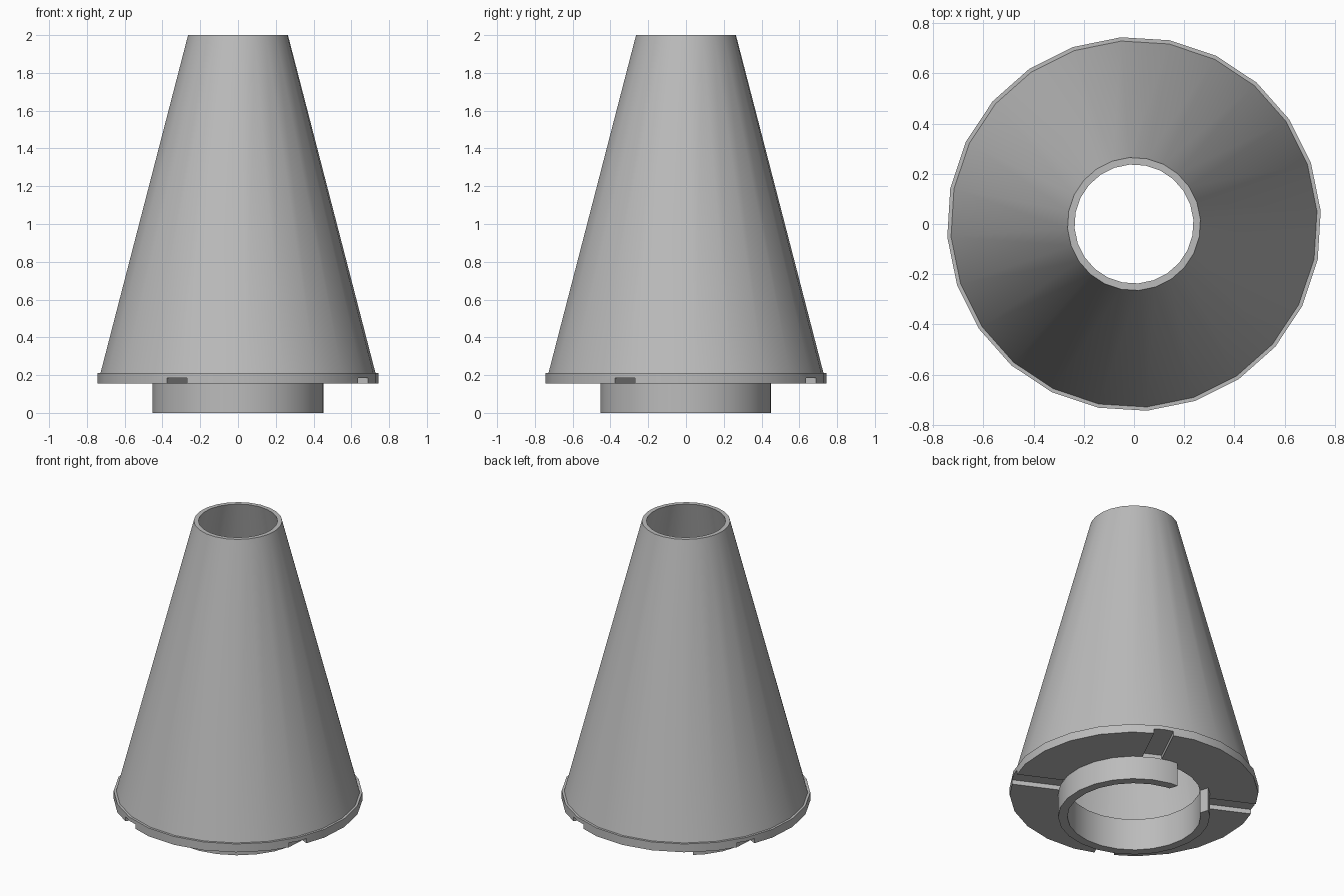
import bpy, bmesh, math
from mathutils import Matrix, Vector

SIDES = 24
TURN = math.radians(4)
SLOT_ANGLE = 64

if "Cube" in bpy.data.objects:
    bpy.data.objects.remove(bpy.data.objects["Cube"])

grey = bpy.data.materials.new("plain grey")
grey.use_nodes = True
colour = (0.5, 0.5, 0.5, 1)
grey.diffuse_color = colour
grey.node_tree.nodes["Principled BSDF"].inputs["Base Color"].default_value = colour


def make_object(name, bm):
    bmesh.ops.recalc_face_normals(bm, faces=bm.faces)
    mesh = bpy.data.meshes.new(name)
    bm.to_mesh(mesh)
    bm.free()
    obj = bpy.data.objects.new(name, mesh)
    obj.data.materials.append(grey)
    bpy.context.collection.objects.link(obj)
    return obj


def revolve(name, profile):
    """Turn a closed (radius, height) profile around the z axis."""
    bm = bmesh.new()
    rings = []
    for i in range(SIDES):
        a = TURN + math.tau * i / SIDES
        rings.append([bm.verts.new((r * math.cos(a), r * math.sin(a), z)) for r, z in profile])
    n = len(profile)
    for i in range(SIDES):
        here, after = rings[i], rings[(i + 1) % SIDES]
        for j in range(n):
            k = (j + 1) % n
            bm.faces.new((here[j], after[j], after[k], here[k]))
    return make_object(name, bm)


def radial_cutter(name, angles, r0, r1, width, z0, z1):
    """Boxes pointing outward from the axis at the given angles."""
    bm = bmesh.new()
    for angle in angles:
        place = (Matrix.Rotation(math.radians(angle), 4, 'Z')
                 @ Matrix.Translation(Vector(((r0 + r1) / 2, 0, (z0 + z1) / 2)))
                 @ Matrix.Diagonal((r1 - r0, width, z1 - z0, 1)))
        bmesh.ops.create_cube(bm, size=1, matrix=place)
    obj = make_object(name, bm)
    obj.hide_render = True
    return obj


def select_only(obj):
    bpy.ops.object.select_all(action='DESELECT')
    obj.select_set(True)
    bpy.context.view_layer.objects.active = obj


def cut(obj, cutter):
    mod = obj.modifiers.new("cut", 'BOOLEAN')
    mod.operation = 'DIFFERENCE'
    mod.solver = 'EXACT'
    mod.object = cutter
    select_only(obj)
    bpy.ops.object.modifier_apply(modifier=mod.name)
    bpy.data.objects.remove(cutter)


# Hollow cone standing on a stepped flange
cone = revolve("cone_with_flange", [
    (0.40, 0.155), (0.745, 0.155), (0.745, 0.21), (0.73, 0.21),
    (0.265, 2.0), (0.237, 2.0), (0.70, 0.21), (0.40, 0.21)])

# Four radial slots under the flange
cut(cone, radial_cutter("slot_cutter", [SLOT_ANGLE + 90 * i for i in range(4)],
                        0.44, 0.9, 0.12, 0.1, 0.185))

# Collar ring below, with one gap between two slots
collar = revolve("collar", [(0.40, 0), (0.455, 0), (0.455, 0.155), (0.40, 0.155)])
cut(collar, radial_cutter("gap_cutter", [SLOT_ANGLE + 44], 0.2, 0.7, 0.345, -0.1, 0.3))

# Smooth round walls, keep the rims sharp
for part in (cone, collar):
    select_only(part)
    bpy.ops.object.shade_smooth_by_angle(angle=math.radians(30))
